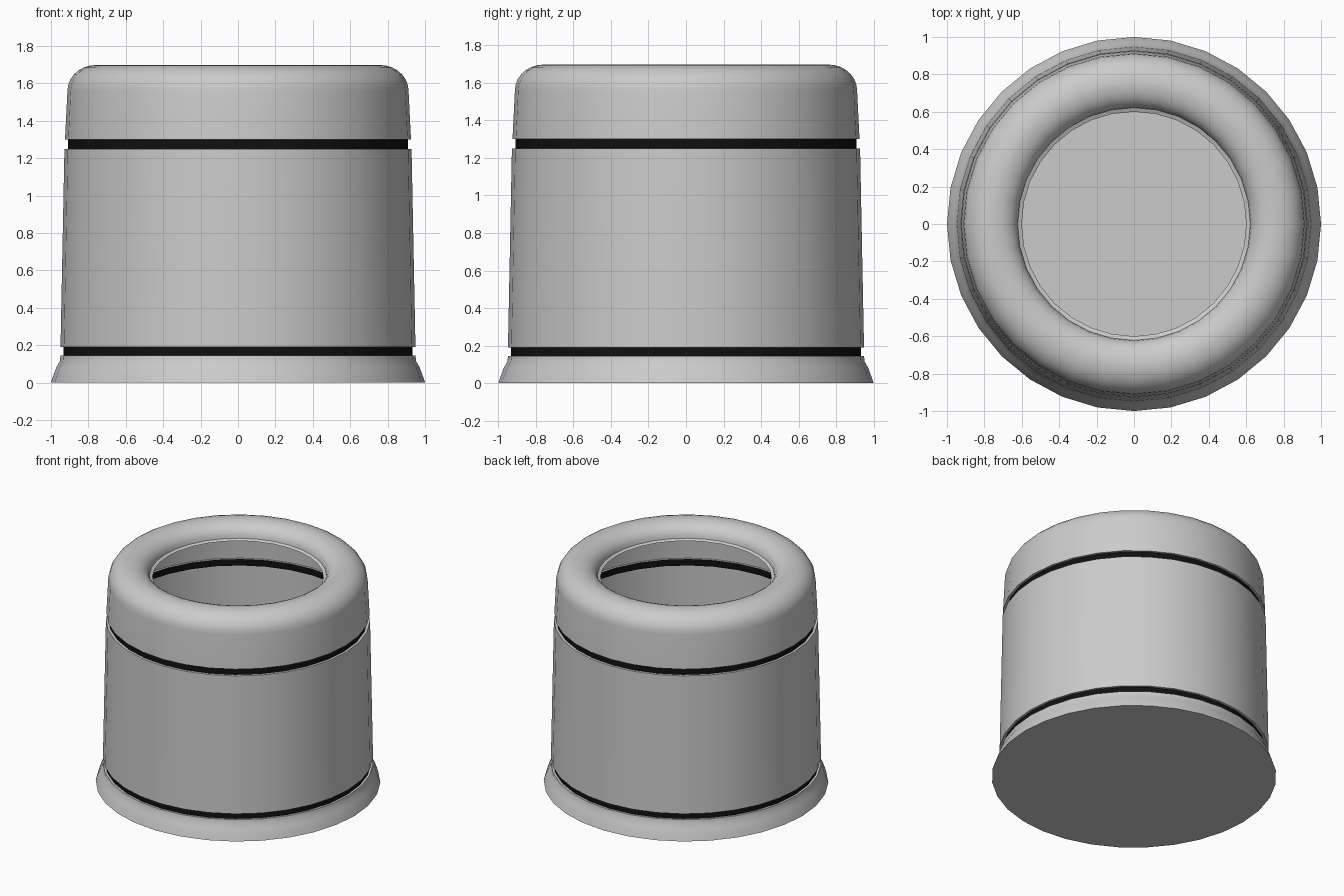
import bpy, bmesh
from math import cos, sin, pi, radians

if "Cube" in bpy.data.objects:
    bpy.data.objects.remove(bpy.data.objects["Cube"])

SIDES = 32


def lathe(name, profile, cap_bottom=False, mat=None):
    """Revolve an (r, z) profile, listed bottom to top, around the z axis."""
    bm = bmesh.new()
    rings = [[bm.verts.new((r * cos(2 * pi * i / SIDES), r * sin(2 * pi * i / SIDES), z))
              for i in range(SIDES)] for r, z in profile]
    for a, b in zip(rings, rings[1:]):
        for i in range(SIDES):
            j = (i + 1) % SIDES
            bm.faces.new((a[i], a[j], b[j], b[i]))
    if cap_bottom:
        bm.faces.new(rings[0][::-1])
    mesh = bpy.data.meshes.new(name)
    bm.to_mesh(mesh)
    bm.free()
    ob = bpy.data.objects.new(name, mesh)
    bpy.context.collection.objects.link(ob)
    if mat:
        mesh.materials.append(mat)
    bpy.ops.object.select_all(action='DESELECT')
    ob.select_set(True)
    bpy.context.view_layer.objects.active = ob
    bpy.ops.object.shade_smooth_by_angle(angle=radians(35))
    return ob


def arc(cr, cz, rr, rz, a0, a1, n):
    """Elliptical arc of profile points, angles in degrees."""
    return [(cr + rr * cos(radians(a0 + (a1 - a0) * k / n)),
             cz + rz * sin(radians(a0 + (a1 - a0) * k / n))) for k in range(n + 1)]


black = bpy.data.materials.new("black")
black.diffuse_color = (0.005, 0.005, 0.005, 1)
black.use_nodes = True
black.node_tree.nodes["Principled BSDF"].inputs["Base Color"].default_value = black.diffuse_color

# Flared foot with closed floor
lathe("foot", [(1.0, 0), (0.99, 0.03), (0.972, 0.08), (0.952, 0.115),
               (0.949, 0.145), (0.933, 0.145)], cap_bottom=True)

# Recessed black bands
lathe("lower_band", [(0.933, 0.145), (0.932, 0.19)], mat=black)
lathe("upper_band", [(0.909, 1.25), (0.908, 1.30)], mat=black)

# Slightly tapered wall
lathe("wall", [(0.932, 0.19), (0.949, 0.19), (0.928, 1.25), (0.909, 1.25)])

# Shoulder rolling over into the opening, ending in a thin lip
lathe("rolled_rim", [(0.908, 1.30), (0.925, 1.30)]
      + arc(0.76, 1.56, 0.152, 0.138, 0, 90, 7)
      + arc(0.755, 1.595, 0.133, 0.103, 95, 180, 6)
      + [(0.60, 1.585)])
